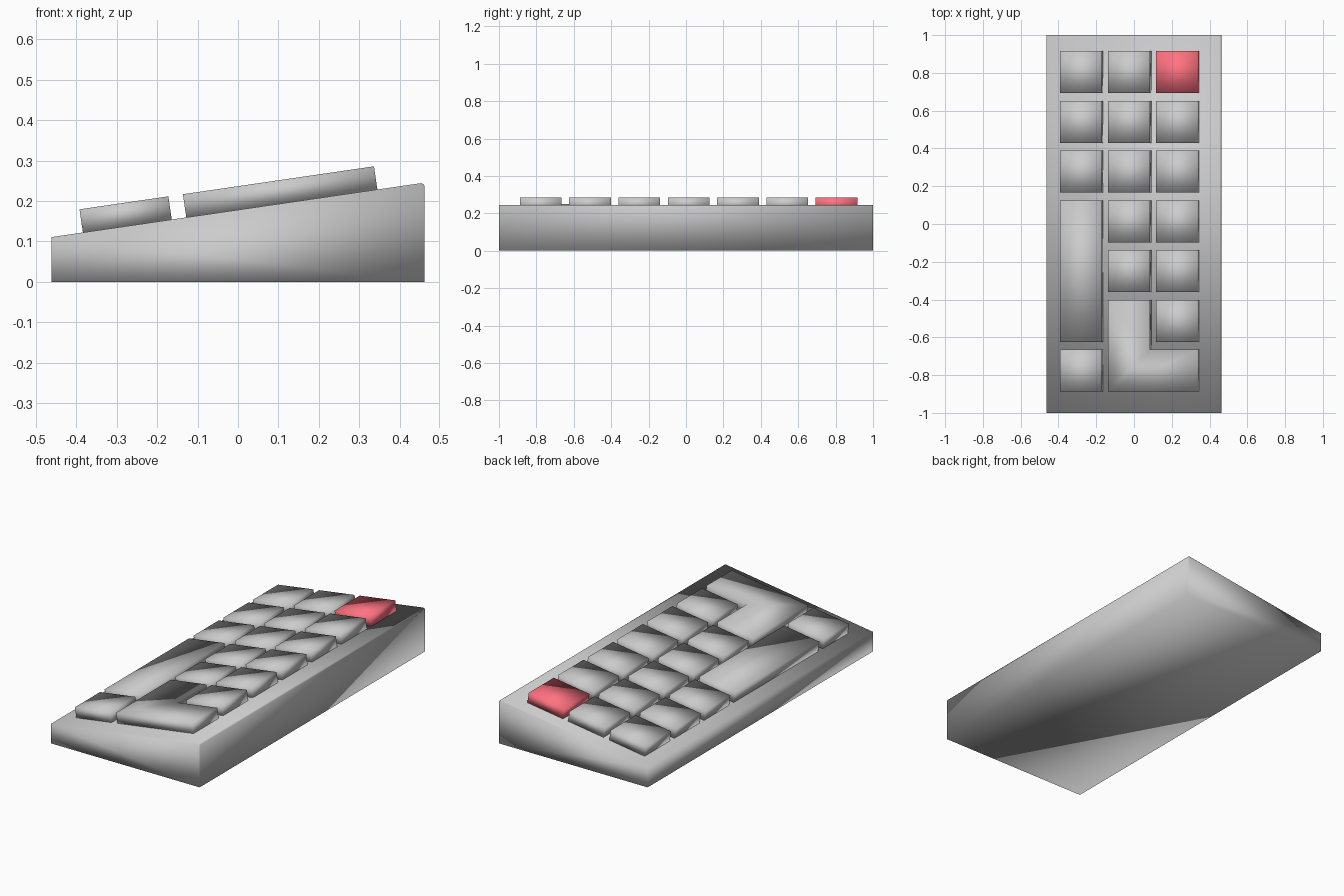
import bpy, bmesh, math
from mathutils import Vector

if "Cube" in bpy.data.objects:
    bpy.data.objects.remove(bpy.data.objects["Cube"])

SLOPE = 0.146
ANGLE = math.atan(SLOPE)
MID_Z = 0.178          # height of the sloping top at x = 0
KEY_H = 0.058


def prism(name, outline, offset):
    """Extrude a closed 3D outline along an offset vector, smooth shaded."""
    bm = bmesh.new()
    face = bm.faces.new([bm.verts.new(p) for p in outline])
    ext = bmesh.ops.extrude_face_region(bm, geom=[face], use_keep_orig=True)
    verts = [g for g in ext["geom"] if isinstance(g, bmesh.types.BMVert)]
    bmesh.ops.translate(bm, verts=verts, vec=Vector(offset))
    bmesh.ops.recalc_face_normals(bm, faces=bm.faces[:])
    for f in bm.faces:
        f.smooth = True
    mesh = bpy.data.meshes.new(name)
    bm.to_mesh(mesh)
    bm.free()
    obj = bpy.data.objects.new(name, mesh)
    bpy.context.collection.objects.link(obj)
    return obj


def key(name, outline):
    """Key cap standing square on the sloping top; outline in plan x, y."""
    pts = [(x / math.cos(ANGLE), y, 0) for x, y in outline]
    obj = prism(name, pts, (0, 0, KEY_H))
    obj.location.z = MID_Z
    obj.rotation_euler.y = -ANGLE
    return obj


def rect(x0, x1, y0, y1):
    return [(x0, y0), (x1, y0), (x1, y1), (x0, y1)]


# wedge body with a small chamfer on its high edge
profile = [(-0.462, 0), (0.462, 0), (0.462, 0.237), (0.459, 0.242),
           (0.453, MID_Z + SLOPE * 0.453), (-0.462, MID_Z - SLOPE * 0.462)]
prism("wedge_body", [(x, -1, z) for x, z in profile], (0, 2, 0))

# key grid: column x ranges and row y ranges, rows counted from the back
cols = [(-0.384, -0.164), (-0.128, 0.092), (0.124, 0.345)]
rows = [(0.693 - 0.2635 * r, 0.916 - 0.2635 * r) for r in range(7)]

# single keys
singles = {0: (0, 1, 2, 6), 1: (0, 1, 2, 3, 4), 2: (0, 1, 2, 3, 4, 5)}
for c, rs in singles.items():
    for r in rs:
        k = key(f"key_row{r + 1}_col{c + 1}", rect(*cols[c], *rows[r]))
        if (r, c) == (0, 2):
            red = bpy.data.materials.new("red_key")
            red.diffuse_color = (1.0, 0.17, 0.22, 1)
            red.use_nodes = True
            red.node_tree.nodes["Principled BSDF"].inputs["Base Color"].default_value = red.diffuse_color
            k.data.materials.append(red)

# long key in the left column
key("long_key", rect(*cols[0], rows[5][0], rows[3][1]))

# L-shaped key in the front corner
(x0, x1), x2 = cols[1], cols[2][1]
y0, y1, y2 = rows[6][0], rows[6][1], rows[5][1]
key("l_shaped_key", [(x0, y0), (x2, y0), (x2, y1), (x1, y1), (x1, y2), (x0, y2)])
